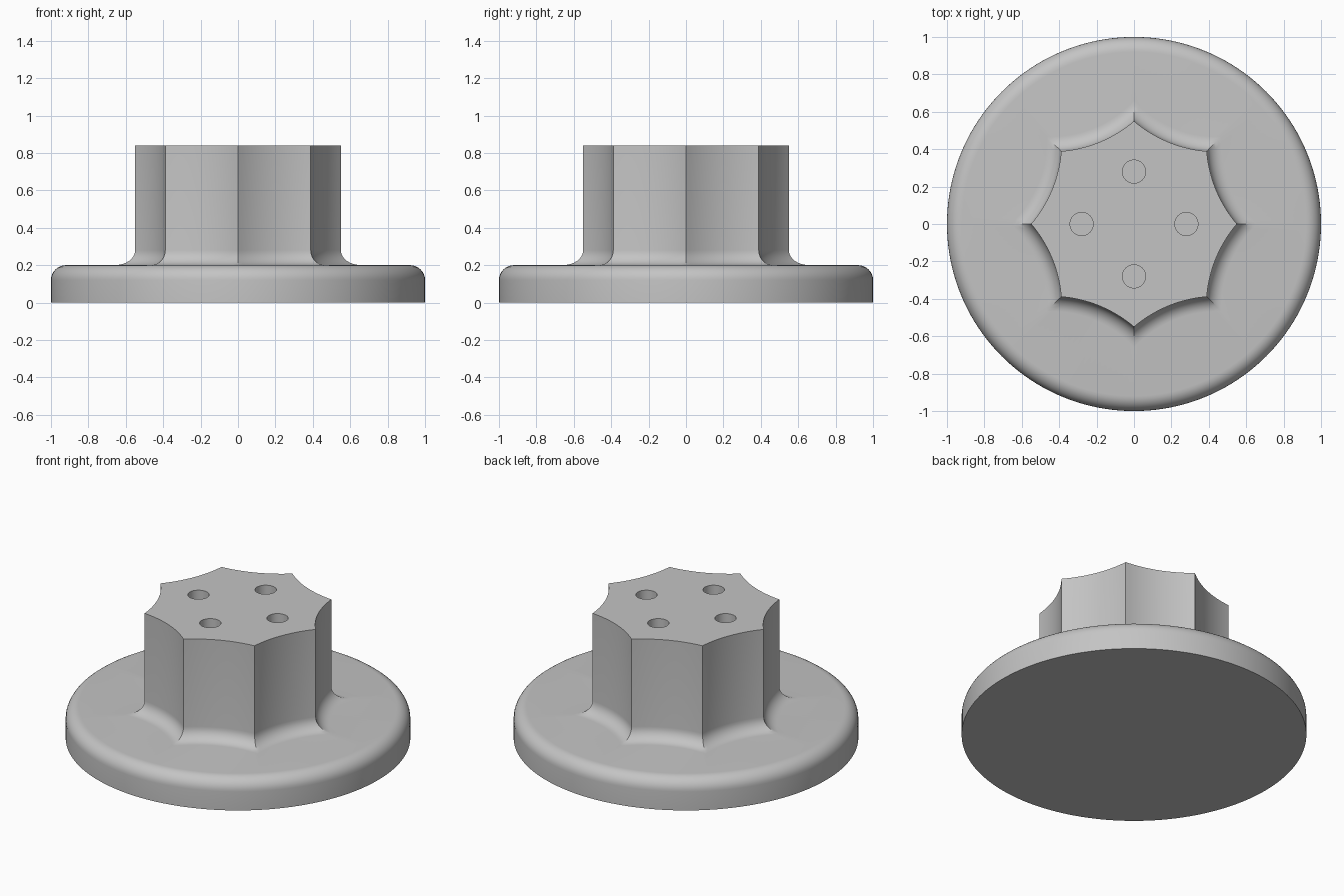
import bpy, bmesh
from math import sin, cos, pi, sqrt

cube = bpy.data.objects.get("Cube")
if cube:
    bpy.data.objects.remove(cube, do_unlink=True)

POINTS, STEPS = 8, 20          # star corners, segments per scallop
TIP, SCALLOP = 0.55, 0.69      # corner radius, concave arc radius
FILLET, DISC_H, TOP = 0.08, 0.2, 0.84
ARC = 8                        # segments per fillet

grey = bpy.data.materials.new("plain_grey")
grey.use_nodes = True
colour = (0.55, 0.55, 0.55, 1)
grey.diffuse_color = colour
grey.node_tree.nodes["Principled BSDF"].inputs["Base Color"].default_value = colour

half = pi / POINTS
# Distance of each scallop arc's centre from the axis
centre = TIP * cos(half) + sqrt(SCALLOP**2 - (TIP * sin(half))**2)


def star_radius(a, grow):
    """Radius of the scalloped outline, pushed outward by grow."""
    t = (a % (2 * half)) - half
    r = SCALLOP - grow
    return centre * cos(t) - sqrt(r * r - (centre * sin(t))**2)


def finish(bm, name):
    bmesh.ops.recalc_face_normals(bm, faces=bm.faces)
    mesh = bpy.data.meshes.new(name)
    bm.to_mesh(mesh)
    bm.free()
    obj = bpy.data.objects.new(name, mesh)
    mesh.materials.append(grey)
    bpy.context.collection.objects.link(obj)
    return obj


# Body: loft from the round flange, through the fillets, up the scalloped hub
count = POINTS * STEPS
angles = [2 * pi * i / count for i in range(count)]
quarter = [pi / 2 * i / ARC for i in range(ARC + 1)]
bm = bmesh.new()
rings = []


def add_ring(radius, z):
    rings.append([bm.verts.new((radius(a) * cos(a), radius(a) * sin(a), z))
                  for a in angles])


add_ring(lambda a: 1, 0)
for q in quarter:
    add_ring(lambda a: 1 - FILLET * (1 - cos(q)), DISC_H - FILLET * (1 - sin(q)))
for q in quarter:
    add_ring(lambda a: star_radius(a, FILLET * (1 - sin(q))),
             DISC_H + FILLET * (1 - cos(q)))
add_ring(lambda a: star_radius(a, 0), TOP)

for low, high in zip(rings, rings[1:]):
    for i in range(count):
        j = (i + 1) % count
        bm.faces.new((low[i], low[j], high[j], high[i]))
bm.faces.new(rings[0])
bm.faces.new(rings[-1])
body = finish(bm, "flanged_scalloped_hub")

# Four blind holes in the top face
bm = bmesh.new()
depth = 0.3
for k in range(4):
    made = bmesh.ops.create_cone(bm, cap_ends=True, segments=40, radius1=0.062,
                                 radius2=0.062, depth=2 * depth)
    a = k * pi / 2
    bmesh.ops.translate(bm, verts=made["verts"],
                        vec=(0.28 * cos(a), 0.28 * sin(a), TOP))
cutter = finish(bm, "hole_cutter")
cutter.hide_render = True

cut = body.modifiers.new("holes", "BOOLEAN")
cut.operation = "DIFFERENCE"
cut.solver = "EXACT"
cut.object = cutter
bpy.ops.object.select_all(action="DESELECT")
bpy.context.view_layer.objects.active = body
body.select_set(True)
bpy.ops.object.modifier_apply(modifier=cut.name)
bpy.data.objects.remove(cutter, do_unlink=True)
bpy.ops.object.shade_smooth_by_angle(angle=pi / 6)
